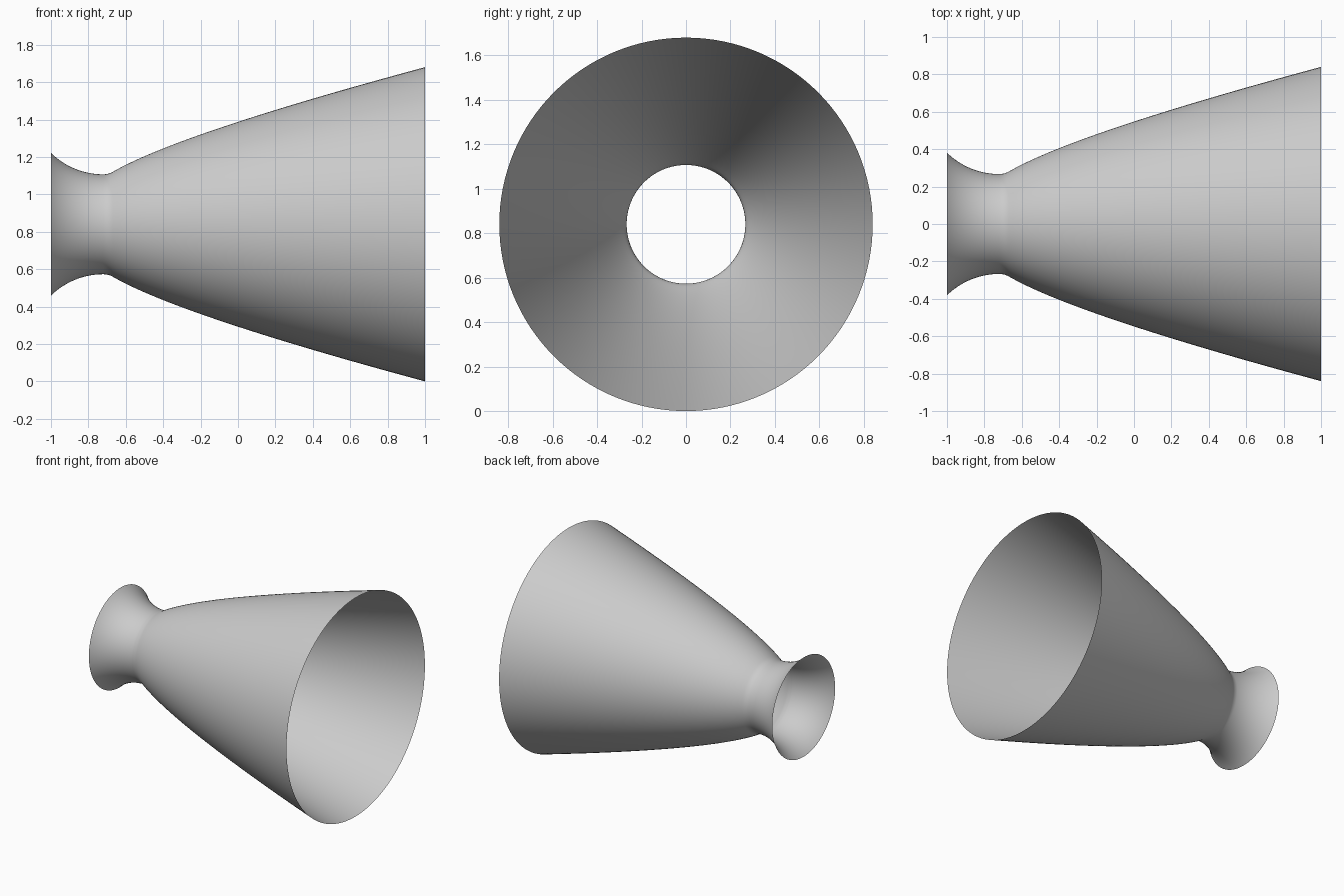
import bpy, bmesh, math
from mathutils import Vector

cube = bpy.data.objects.get("Cube")
if cube:
    bpy.data.objects.remove(cube, do_unlink=True)

THROAT_X, THROAT_R, MOUTH_R = -0.72, 0.267, 0.84
SEGMENTS = 128


def throat_arc(radius, start, end, steps):
    """Points (x, r) on an arc touching the throat, angles in radians."""
    angles = [start + (end - start) * i / steps for i in range(steps + 1)]
    return [(THROAT_X + radius * math.sin(a),
             THROAT_R + radius * (1 - math.cos(a))) for a in angles]


def bezier(p0, p1, p2, steps):
    """Points after p0 on a quadratic curve."""
    p0, p1, p2 = Vector(p0), Vector(p1), Vector(p2)
    ts = [i / steps for i in range(1, steps + 1)]
    return [tuple(p0 * (1 - t) ** 2 + p1 * 2 * t * (1 - t) + p2 * t * t) for t in ts]


# Profile: converging inlet, tight throat curve, long flaring bell
profile = throat_arc(0.4, -math.asin(0.7), 0, 16)
profile += throat_arc(0.102, 0, math.radians(30), 6)[1:]
profile += bezier(profile[-1], (-0.316, 0.485), (1, MOUTH_R), 32)

# Open shell spun around the x axis, faces pointing outward
bm = bmesh.new()
rings = []
for x, r in profile:
    ring = []
    for i in range(SEGMENTS):
        a = math.tau * i / SEGMENTS
        ring.append(bm.verts.new((x, r * math.cos(a), MOUTH_R + r * math.sin(a))))
    rings.append(ring)
for near, far in zip(rings, rings[1:]):
    for i in range(SEGMENTS):
        j = (i + 1) % SEGMENTS
        face = bm.faces.new((near[i], near[j], far[j], far[i]))
        face.smooth = True

mesh = bpy.data.meshes.new("nozzle_shell")
bm.to_mesh(mesh)
bm.free()
shell = bpy.data.objects.new("nozzle_shell", mesh)
bpy.context.collection.objects.link(shell)

# Plain grey finish
grey = bpy.data.materials.new("light_grey")
grey.use_nodes = True
colour = (0.6, 0.6, 0.6, 1)
grey.diffuse_color = colour
grey.node_tree.nodes["Principled BSDF"].inputs["Base Color"].default_value = colour
mesh.materials.append(grey)
